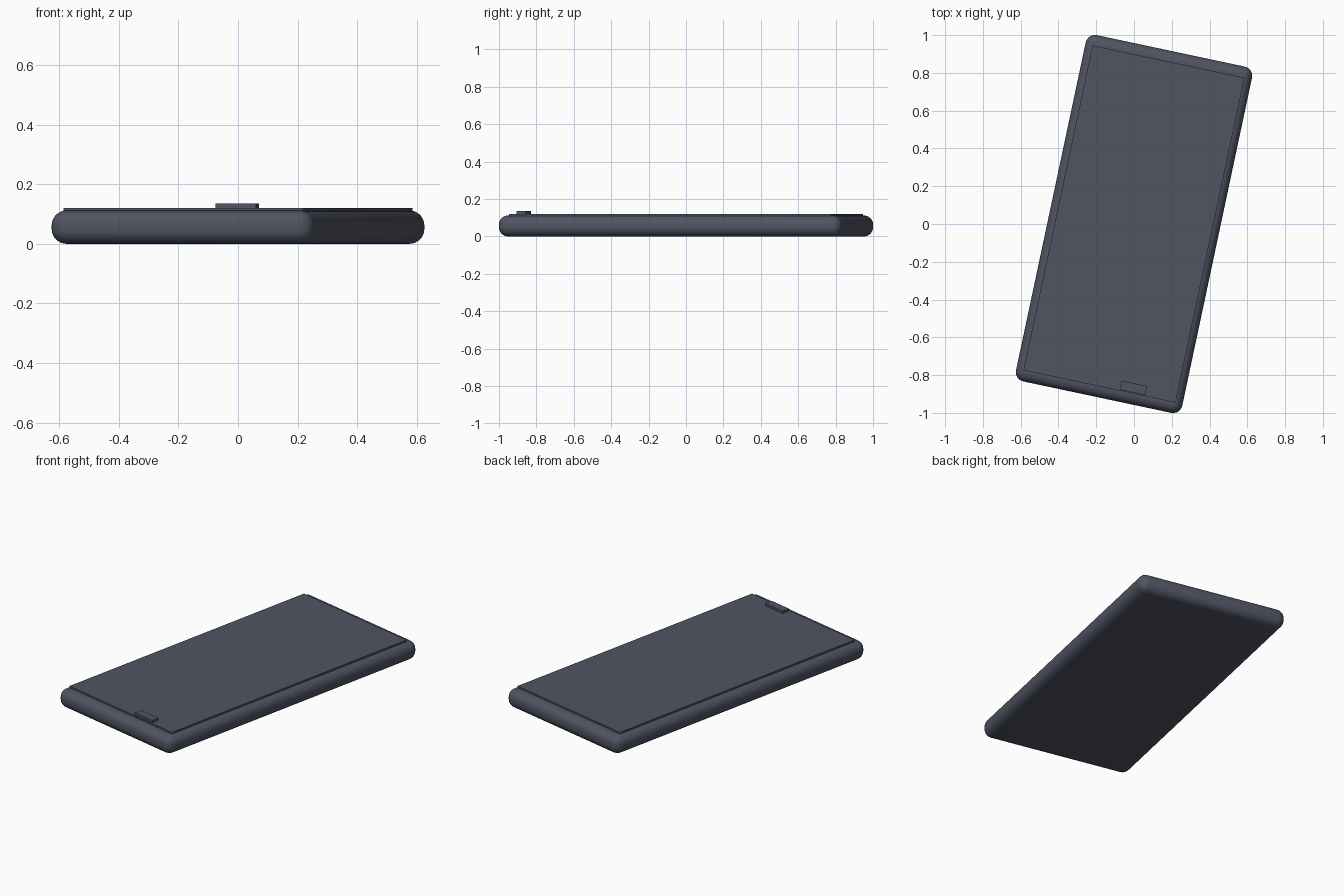
import bpy
import bmesh
import math
from mathutils import Matrix

cube = bpy.data.objects.get("Cube")
if cube:
    bpy.data.objects.remove(cube, do_unlink=True)

TURN = Matrix.Rotation(math.radians(-12), 4, 'Z')

slate = bpy.data.materials.new("slate_grey")
slate.use_nodes = True
colour = (0.08, 0.089, 0.122, 1)
slate.diffuse_color = colour
slate.node_tree.nodes["Principled BSDF"].inputs["Base Color"].default_value = colour


def slab(name, size, z0, z1, centre=(0, 0), radius=0):
    """Box from z0 to z1, turned with the whole device, with optional rounded edges."""
    bm = bmesh.new()
    bmesh.ops.create_cube(bm, size=1)
    bmesh.ops.scale(bm, vec=(size[0], size[1], z1 - z0), verts=bm.verts)
    bmesh.ops.translate(bm, vec=(centre[0], centre[1], (z0 + z1) / 2), verts=bm.verts)
    if radius:
        bmesh.ops.bevel(bm, geom=bm.edges[:], offset=radius, offset_type='OFFSET',
                        segments=8, profile=0.5, affect='EDGES')
    bmesh.ops.transform(bm, matrix=TURN, verts=bm.verts)
    mesh = bpy.data.meshes.new(name)
    bm.to_mesh(mesh)
    bm.free()
    mesh.materials.append(slate)
    obj = bpy.data.objects.new(name, mesh)
    bpy.context.collection.objects.link(obj)
    if radius:
        bpy.ops.object.select_all(action='DESELECT')
        obj.select_set(True)
        bpy.context.view_layer.objects.active = obj
        bpy.ops.object.shade_smooth_by_angle(angle=math.radians(40))
    return obj


# Rounded case, raised screen panel and small off-centre button
slab("body", (0.9, 1.874), 0, 0.112, radius=0.05)
slab("screen", (0.823, 1.758), 0.105, 0.121)
slab("button", (0.138, 0.048), 0.118, 0.135, centre=(0.178, -0.849))
